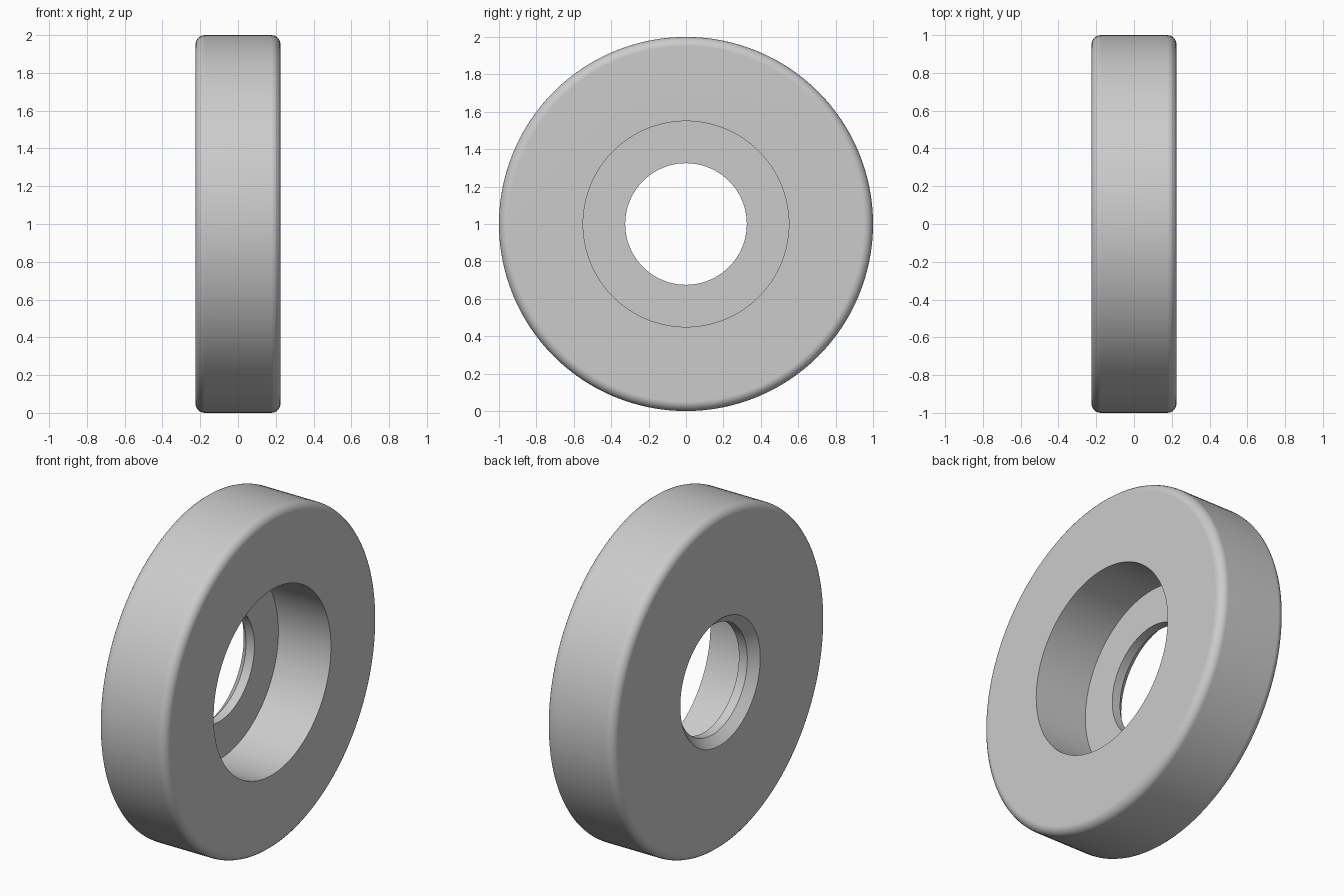
import bpy, bmesh, math
from mathutils import Matrix

cube = bpy.data.objects.get("Cube")
if cube:
    bpy.data.objects.remove(cube, do_unlink=True)

HALF = 0.225        # half thickness along x
OUTER = 1.0
FILLET = 0.05
BORE = 0.325
RECESS = 0.55
FLOOR = -0.12       # x of the recess floor
CHAMFER = 0.05
STEPS = 128


def corner(x, r, start):
    """Quarter-round of the rim, as (x, radius) points."""
    angles = [math.radians(start + 15 * i) for i in range(7)]
    return [(x + FILLET * math.cos(a), r + FILLET * math.sin(a)) for a in angles]


# Half section: recess on +x, chamfered bore on -x, rounded rim
section = [
    (-HALF + CHAMFER, BORE),
    (FLOOR, BORE),
    (FLOOR, RECESS),
    (HALF, RECESS),
    *corner(HALF - FILLET, OUTER - FILLET, 0),
    *corner(-HALF + FILLET, OUTER - FILLET, 90),
    (-HALF, BORE + CHAMFER),
]

# Revolve the section around the x axis
bm = bmesh.new()
verts = [bm.verts.new((x, 0, r)) for x, r in section]
edges = [bm.edges.new((verts[i - 1], verts[i])) for i in range(len(verts))]
bmesh.ops.spin(bm, geom=verts + edges, cent=(0, 0, 0), axis=(1, 0, 0),
               angle=math.tau, steps=STEPS, use_merge=False)
bmesh.ops.remove_doubles(bm, verts=bm.verts, dist=0.0001)
bmesh.ops.recalc_face_normals(bm, faces=bm.faces)
bm.transform(Matrix.Translation((0, 0, OUTER)))
mesh = bpy.data.meshes.new("recessed_ring")
bm.to_mesh(mesh)
bm.free()

ring = bpy.data.objects.new("recessed_ring", mesh)
bpy.context.collection.objects.link(ring)

# Single grey material
grey = bpy.data.materials.new("light_grey")
grey.use_nodes = True
colour = (0.6, 0.6, 0.6, 1)
grey.diffuse_color = colour
grey.node_tree.nodes["Principled BSDF"].inputs["Base Color"].default_value = colour
mesh.materials.append(grey)

# Smooth curved walls, crisp edges, flat end faces
bpy.ops.object.select_all(action="DESELECT")
ring.select_set(True)
bpy.context.view_layer.objects.active = ring
bpy.ops.object.shade_smooth_by_angle(angle=math.radians(30))
weighted = ring.modifiers.new("flat_ends", "WEIGHTED_NORMAL")
weighted.keep_sharp = True
